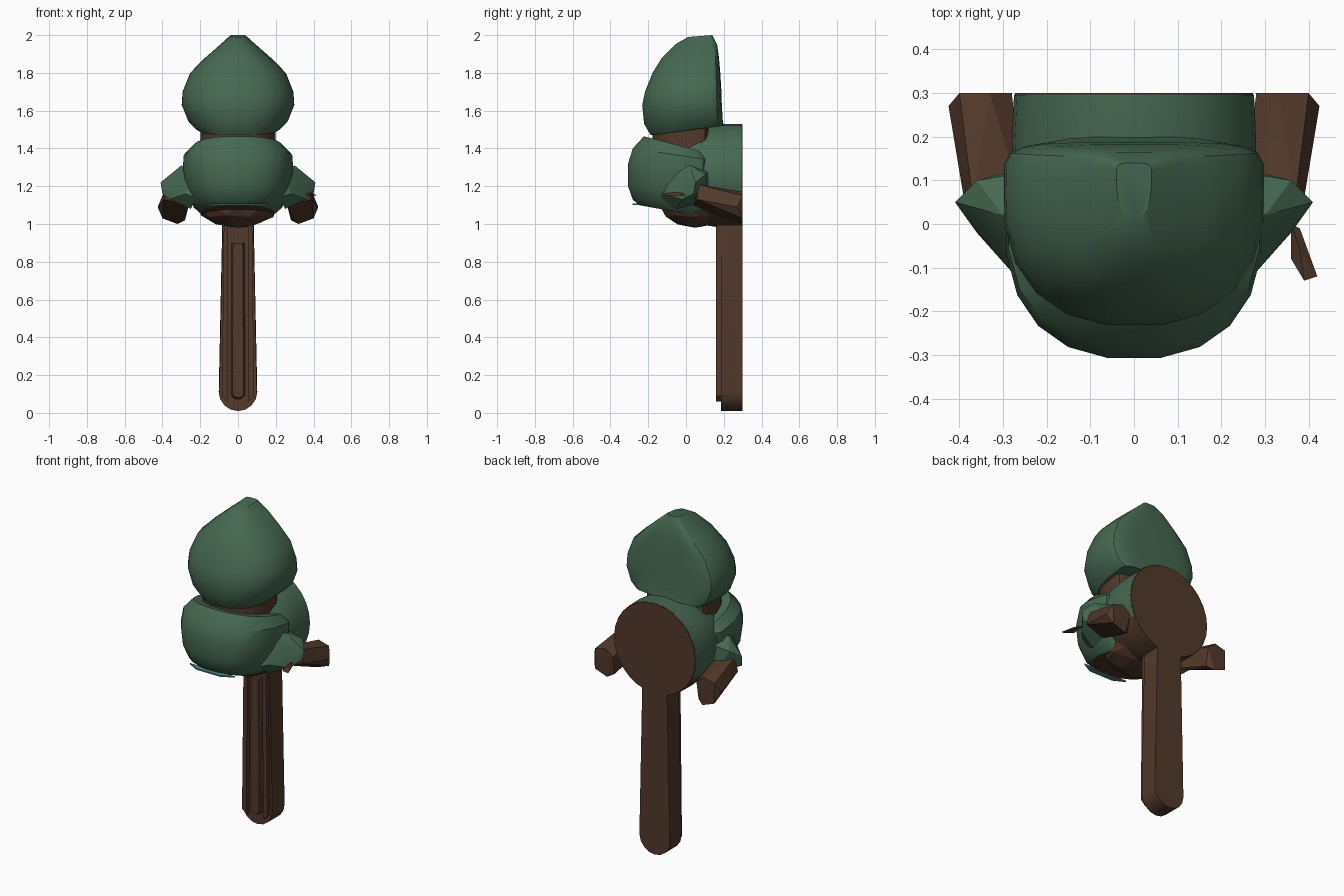
import bpy, bmesh, math
from mathutils import Vector

if "Cube" in bpy.data.objects:
    bpy.data.objects.remove(bpy.data.objects["Cube"])


def mat(name, rgb):
    m = bpy.data.materials.new(name)
    m.diffuse_color = (*rgb, 1)
    m.use_nodes = True
    m.node_tree.nodes["Principled BSDF"].inputs["Base Color"].default_value = m.diffuse_color
    return m


GREEN = mat("hood green", (0.062, 0.14, 0.083))
BROWN = mat("wood brown", (0.085, 0.041, 0.024))
TEAL = mat("teal trim", (0.07, 0.23, 0.23))


def finish(bm, name, mats, rule=None, smooth=30):
    bmesh.ops.recalc_face_normals(bm, faces=bm.faces)
    bm.normal_update()
    if rule:
        for f in bm.faces:
            f.material_index = rule(f.calc_center_median(), f.normal)
    me = bpy.data.meshes.new(name)
    bm.to_mesh(me)
    bm.free()
    for m in mats:
        me.materials.append(m)
    ob = bpy.data.objects.new(name, me)
    bpy.context.collection.objects.link(ob)
    if smooth:
        bpy.ops.object.select_all(action='DESELECT')
        ob.select_set(True)
        bpy.context.view_layer.objects.active = ob
        bpy.ops.object.shade_smooth_by_angle(angle=math.radians(smooth))
    return ob


def skin(bm, rings):
    vs = [[bm.verts.new(p) for p in r] for r in rings]
    n = len(vs[0])
    for a, b in zip(vs, vs[1:]):
        for i in range(n):
            bm.faces.new((a[i], a[(i + 1) % n], b[(i + 1) % n], b[i]))
    bm.faces.new(vs[0])
    bm.faces.new(vs[-1])


def d_loft(name, rows, mats, rule=None, n=20, mid=0.7):
    """Stacked D-shaped sections: (z front, z back, half width, y front, y back)."""
    bm = bmesh.new()
    rings = []
    for zf, zb, w, yf, yb in rows:
        ym = yf + (yb - yf) * mid
        ring = []
        for i in range(n):
            a = 2 * math.pi * (i + 0.5) / n
            c, s = math.cos(a), math.sin(a)
            if s < 0:
                x, y = w * math.copysign(abs(c) ** 0.85, c), ym - (ym - yf) * abs(s) ** 0.85
            else:
                x, y = w * math.copysign(abs(c) ** 0.5, c), ym + (yb - ym) * s ** 0.3
            t = (y - yf) / (yb - yf)
            ring.append((x, y, zf + (zb - zf) * t))
        rings.append(ring)
    skin(bm, rings)
    return finish(bm, name, mats, rule)


def y_loft(name, rings, mats, rule=None):
    """Outlines in x/z placed at given y: list of (y, [(x, z), ...])."""
    bm = bmesh.new()
    skin(bm, [[(x, y, z) for x, z in o] for y, o in rings])
    return finish(bm, name, mats, rule)


def hull(name, pts, m, sx=1):
    bm = bmesh.new()
    for x, y, z in pts:
        bm.verts.new((x * sx, y, z))
    bmesh.ops.convex_hull(bm, input=bm.verts)
    return finish(bm, name, [m], smooth=20)


# Upper hood: pointed dome with a flat back
d_loft("upper_hood", [
    (1.47, 1.52, 0.22, -0.19, 0.20), (1.53, 1.55, 0.265, -0.225, 0.195),
    (1.63, 1.63, 0.30, -0.235, 0.19), (1.70, 1.70, 0.295, -0.22, 0.188),
    (1.80, 1.80, 0.255, -0.18, 0.182), (1.88, 1.88, 0.175, -0.13, 0.175),
    (1.95, 1.95, 0.095, -0.06, 0.165), (1.99, 2.00, 0.04, 0.01, 0.14)], [GREEN])

# Brown core showing in the gap between hood and muzzle
d_loft("inner_core", [
    (1.38, 1.38, 0.20, -0.18, 0.12), (1.52, 1.52, 0.20, -0.18, 0.12)], [BROWN])

# Bulging muzzle, with a brown underside
d_loft("muzzle", [
    (1.10, 1.04, 0.19, -0.25, 0.08), (1.13, 1.08, 0.235, -0.285, 0.10),
    (1.20, 1.18, 0.275, -0.31, 0.12), (1.32, 1.28, 0.295, -0.31, 0.12),
    (1.40, 1.34, 0.29, -0.285, 0.12), (1.465, 1.38, 0.24, -0.225, 0.10)],
    [GREEN, BROWN],
    lambda c, n: 1 if n.z < -0.8 else 0)

# Thin teal lip under the muzzle
hull("teal_lip", [(s * x, y, z) for s in (-1, 1) for x, y, z in
     ((0.15, -0.245, 1.10), (0.08, -0.283, 1.10), (0.15, -0.245, 1.108),
      (0.08, -0.283, 1.108))], TEAL)


# Round body behind the muzzle, ending in the flat wooden disc
def disc(rx, rz, zc=1.255, n=28):
    return [(rx * math.cos(2 * math.pi * i / n), zc + rz * math.sin(2 * math.pi * i / n))
            for i in range(n)]


y_loft("round_body", [(-0.06, disc(0.22, 0.20)), (0.06, disc(0.275, 0.255)),
                      (0.19, disc(0.28, 0.275)), (0.295, disc(0.275, 0.275))],
       [GREEN, BROWN],
       lambda c, n: 1 if n.y > 0.9 or c.z < 1.12 else 0)
y_loft("back_disc", [(0.293, disc(0.275, 0.275)), (0.30, disc(0.272, 0.272))], [BROWN])

# Rough brown belly under the body
bm = bmesh.new()
bmesh.ops.create_icosphere(bm, subdivisions=2, radius=1)
for v in bm.verts:
    v.co = Vector((v.co.x * 0.22, v.co.y * 0.19 + 0.05, v.co.z * 0.12 + 1.10))
finish(bm, "belly", [BROWN], smooth=0)


# Handle: long slab with rounded foot and flared neck, plus raised front panel
def stick(w_top, w_bot, z0, z1, n=8):
    foot = [(w_bot * math.cos(a), z0 + w_bot * (1 + math.sin(a)))
            for a in (math.pi + math.pi * i / n for i in range(n + 1))]
    return foot + [(w_top, z1), (-w_top, z1)]


y_loft("handle", [(0.185, stick(0.08, 0.10, 0.01, 1.06)),
                  (0.30, stick(0.082, 0.102, 0.01, 1.06))], [BROWN])
for sx in (-1, 1):
    hull("handle_rim", [(x, y, z) for y in (0.16, 0.19) for x, z in
         ((0.055, 0.06), (0.085, 0.09), (0.075, 1.0), (0.052, 1.0))], BROWN, sx)
y_loft("handle_ridge", [(0.16, stick(0.025, 0.03, 0.08, 0.9)),
                        (0.19, stick(0.035, 0.04, 0.07, 0.9))], [BROWN])

# Sleeves and wooden arm stubs on both sides
for sx, side in ((-1, "left"), (1, "right")):
    hull(side + "_sleeve", [
        (0.22, -0.14, 1.14), (0.28, -0.11, 1.16), (0.25, -0.08, 1.28), (0.30, 0.02, 1.31),
        (0.36, 0.10, 1.26), (0.41, 0.05, 1.22), (0.40, 0.04, 1.16), (0.36, -0.02, 1.13),
        (0.25, -0.05, 1.08), (0.28, 0.12, 1.12), (0.24, 0.12, 1.28)], GREEN, sx)
    hull(side + "_arm", [
        (0.25, 0.03, 1.20), (0.37, 0.06, 1.21), (0.39, 0.06, 1.13), (0.26, 0.04, 1.10),
        (0.28, 0.30, 1.13), (0.33, 0.30, 1.17), (0.40, 0.30, 1.15), (0.425, 0.27, 1.09),
        (0.40, 0.30, 1.03), (0.32, 0.30, 1.00), (0.28, 0.28, 1.02), (0.28, 0.16, 1.05)],
        BROWN, sx)

# Loose splinter beside the right sleeve
hull("splinter", [(0.36, 0.0, 1.16), (0.38, -0.01, 1.15), (0.36, -0.08, 1.15),
                  (0.39, -0.13, 1.16), (0.42, -0.12, 1.15), (0.38, -0.06, 1.17)], BROWN)
